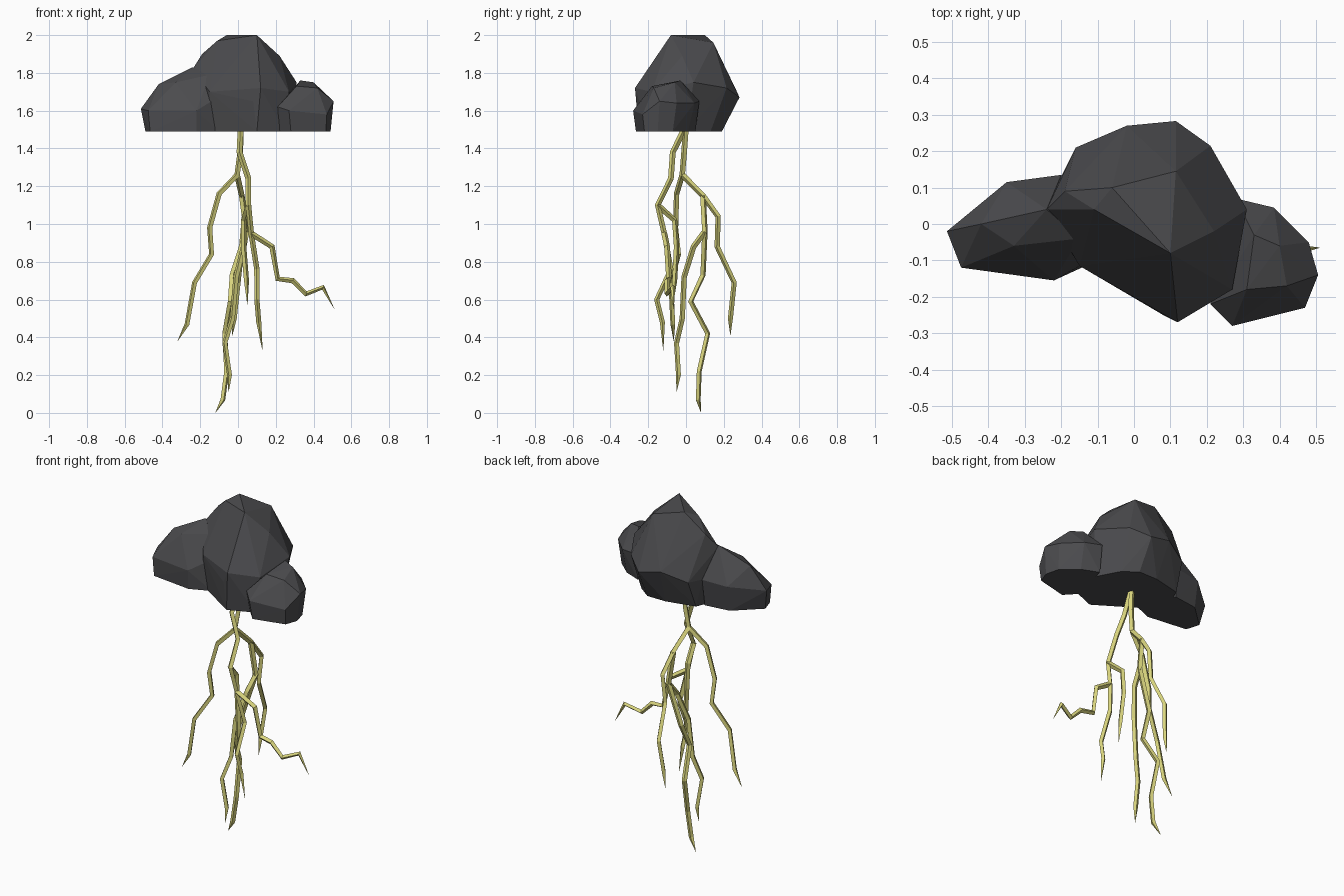
import bpy, bmesh


def material(name, rgb):
    m = bpy.data.materials.new(name)
    m.diffuse_color = (*rgb, 1)
    return m


GREY = material("storm grey", (0.07, 0.07, 0.075))
YELLOW = material("pale yellow", (0.70, 0.67, 0.21))
BASE = 1.49


def lobe(name, upper, foot):
    """Faceted rock-like puff: convex hull over a flat foot outline."""
    bm = bmesh.new()
    for p in upper + [(x, y, BASE) for x, y in foot]:
        bm.verts.new(p)
    r = bmesh.ops.convex_hull(bm, input=bm.verts[:])
    bmesh.ops.delete(bm, geom=[v for v in bm.verts if not v.link_faces], context='VERTS')
    bmesh.ops.recalc_face_normals(bm, faces=bm.faces[:])
    me = bpy.data.meshes.new(name)
    bm.to_mesh(me)
    bm.free()
    me.materials.append(GREY)
    bpy.context.collection.objects.link(bpy.data.objects.new(name, me))


def bolt(name, pts, r0=0.016, r1=0.013):
    """Square-section jagged tube that tapers to a point."""
    cu = bpy.data.curves.new(name, 'CURVE')
    cu.dimensions = '3D'
    cu.bevel_depth = 1.0
    cu.bevel_resolution = 0
    cu.use_fill_caps = True
    sp = cu.splines.new('POLY')
    sp.points.add(len(pts) - 1)
    n = len(pts) - 1
    for i, p in enumerate(pts):
        sp.points[i].co = (*p, 1)
        sp.points[i].radius = 0.0005 if i == n else r0 + (r1 - r0) * i / n
    sp.use_smooth = False
    cu.materials.append(YELLOW)
    ob = bpy.data.objects.new(name, cu)
    bpy.context.collection.objects.link(ob)
    bpy.ops.object.select_all(action='DESELECT')
    bpy.context.view_layer.objects.active = ob
    ob.select_set(True)
    bpy.ops.object.convert(target='MESH')
    bpy.ops.object.shade_flat()


# Cloud: large middle puff with a smaller one on each side
lobe("cloud_middle",
     [(-.06, .10, 2), (.10, -.08, 2), (.115, .145, 1.96), (-.11, .04, 1.97),
      (-.19, .09, 1.90), (.22, -.02, 1.89), (-.24, .04, 1.82),
      (-.02, .27, 1.70), (.115, .283, 1.67), (.21, .215, 1.72),
      (.31, .04, 1.75), (.27, -.18, 1.70), (.12, -.27, 1.72),
      (.08, -.25, 1.65), (-.15, -.115, 1.70), (-.20, .13, 1.65), (-.16, .21, 1.65)],
     [(-.17, .15), (0, .19), (.12, .19), (.2, .13), (.27, 0),
      (.25, -.19), (.1, -.25), (-.15, -.09), (-.2, .08)])
lobe("cloud_left",
     [(-.514, -.02, 1.61), (-.475, -.12, 1.60), (-.35, .115, 1.64),
      (-.2, .135, 1.65), (-.22, -.155, 1.60), (-.14, -.11, 1.65),
      (-.42, 0, 1.74), (-.24, .04, 1.83), (-.15, -.04, 1.79), (-.33, -.06, 1.75)],
     [(-.49, -.04), (-.465, -.12), (-.22, -.15), (-.1, -.1), (-.35, .09), (-.2, .11)])
lobe("cloud_right",
     [(.506, -.14, 1.65), (.47, -.23, 1.58), (.27, -.28, 1.60),
      (.21, -.22, 1.62), (.28, .07, 1.65), (.385, .045, 1.64),
      (.48, -.05, 1.64), (.40, -.06, 1.75), (.33, -.03, 1.76), (.31, -.18, 1.73),
      (.42, -.17, 1.72)],
     [(.49, -.15), (.465, -.22), (.28, -.265), (.22, -.2),
      (.28, .05), (.38, .01), (.47, -.07)])

# Lightning: two trunks, each splitting into jagged branches
J = (-.005, -.02, 1.26)      # rear trunk fork
K = (.055, -.15, 1.10)       # front trunk fork
M = (.07, -.115, .95)        # side branch root
N = (.045, .10, .96)         # rear branch fork
bolt("front_bolt", [(.015, 0, 1.52), (.008, -.07, 1.38), (.055, -.08, 1.24), K, M,
                    (.10, -.08, .76), (.10, -.155, .6), (.11, -.125, .48), (.13, -.12, .33)])
bolt("side_bolt", [M, (.18, -.10, .88), (.21, -.09, .71), (.29, -.10, .70),
                   (.36, -.10, .63), (.45, -.07, .665), (.51, -.065, .55)])
bolt("short_bolt", [K, (.03, -.06, 1.02), (.03, -.05, .88), (.045, -.06, .70), (.05, -.07, .57)])
bolt("left_bolt", [(.015, 0, 1.52), (.012, -.01, 1.38), J, (-.10, -.05, 1.16),
                   (-.15, -.055, .98), (-.14, -.04, .84), (-.23, -.08, .69),
                   (-.27, -.07, .47), (-.32, -.065, .38)])
bolt("back_bolt", [J, (.02, .09, 1.15), (.035, .17, 1.04), (.02, .165, .88),
                   (0, .255, .69), (-.02, .235, .5), (-.03, .235, .41)])
bolt("long_bolt", [(.02, .09, 1.15), N, (-.03, .09, .73), (-.04, .025, .59),
                   (-.07, .115, .42), (-.06, .07, .22), (-.08, .065, .07), (-.12, .08, 0)])
bolt("middle_bolt", [N, (.03, .04, .88), (-.01, -.01, .72), (-.03, -.02, .5),
                     (-.07, -.05, .37), (-.045, -.04, .2), (-.05, -.05, .11)])
